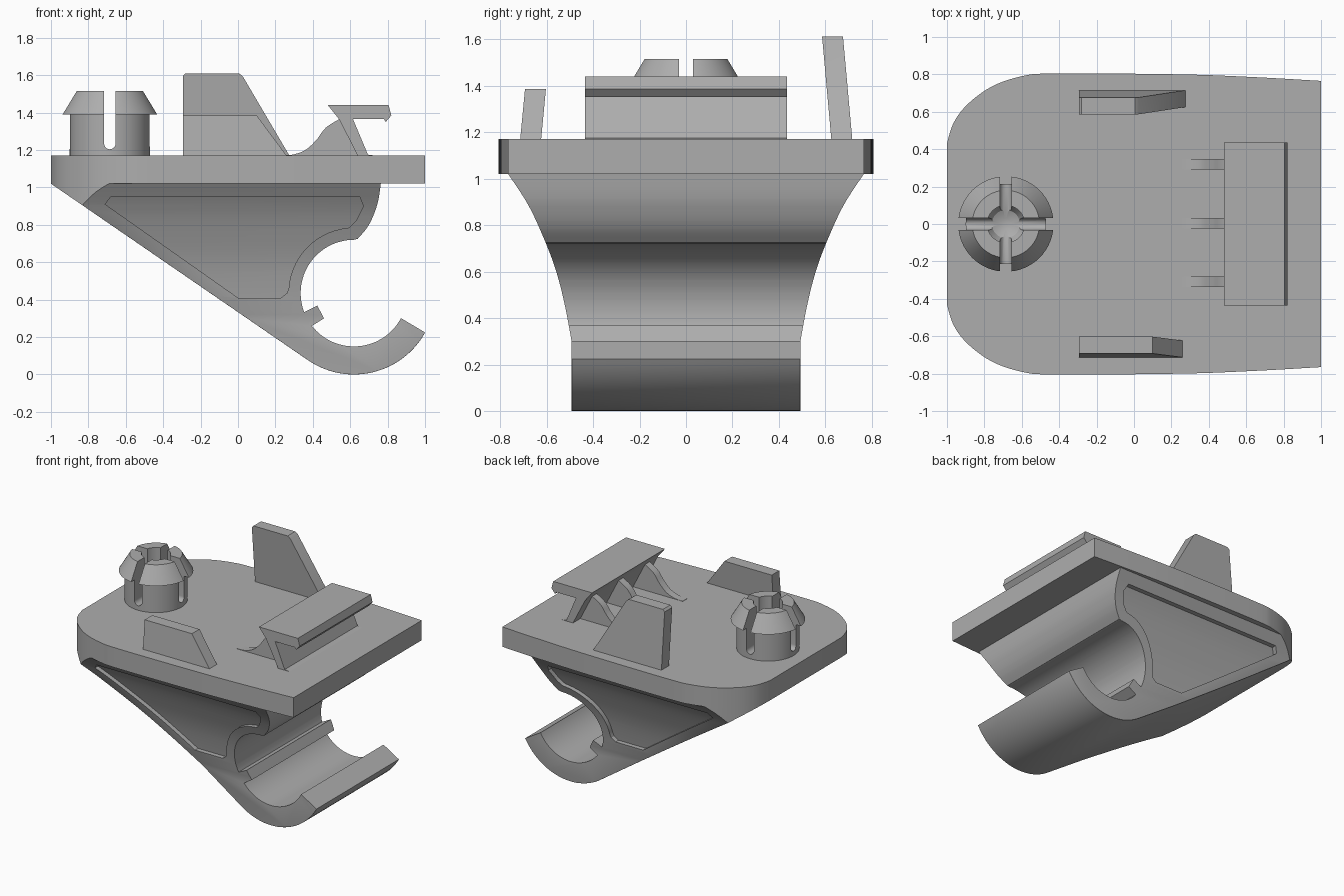
import bpy, bmesh
from math import cos, sin, radians, pi
from mathutils import Vector

cube = bpy.data.objects.get("Cube")
if cube:
    bpy.data.objects.remove(cube)

grey = bpy.data.materials.new("plain_grey")
grey.use_nodes = True
grey.diffuse_color = (0.42, 0.42, 0.42, 1)
grey.node_tree.nodes["Principled BSDF"].inputs["Base Color"].default_value = grey.diffuse_color


def finish(name, bm):
    bmesh.ops.recalc_face_normals(bm, faces=bm.faces)
    mesh = bpy.data.meshes.new(name)
    bm.to_mesh(mesh)
    bm.free()
    mesh.materials.append(grey)
    obj = bpy.data.objects.new(name, mesh)
    bpy.context.collection.objects.link(obj)
    return obj


def prism(name, pts, axis, lo, hi):
    """Extrude a 2D outline along one axis."""
    place = {"x": lambda a, b, t: (t, a, b),
             "y": lambda a, b, t: (a, t, b),
             "z": lambda a, b, t: (a, b, t)}[axis]
    bm = bmesh.new()
    face = bm.faces.new([bm.verts.new(place(a, b, lo)) for a, b in pts])
    new = bmesh.ops.extrude_face_region(bm, geom=[face])["geom"]
    bmesh.ops.translate(bm, verts=[v for v in new if isinstance(v, bmesh.types.BMVert)],
                        vec=Vector(place(0, 0, hi - lo)))
    return finish(name, bm)


def lathe(name, pts, x, y, steps=64):
    """Revolve a radius/height profile round a vertical axis."""
    bm = bmesh.new()
    rings = [[bm.verts.new((x + r * cos(2 * pi * i / steps), y + r * sin(2 * pi * i / steps), z))
              for i in range(steps)] for r, z in pts]
    for a, b in zip(rings, rings[1:]):
        for i in range(steps):
            j = (i + 1) % steps
            bm.faces.new((a[i], a[j], b[j], b[i]))
    bm.faces.new(rings[0])
    bm.faces.new(rings[-1])
    return finish(name, bm)


def boolean(obj, cutter, operation):
    mod = obj.modifiers.new("cut", "BOOLEAN")
    mod.operation, mod.solver, mod.object = operation, "EXACT", cutter
    bpy.context.view_layer.objects.active = obj
    bpy.ops.object.modifier_apply(modifier=mod.name)
    bpy.data.objects.remove(cutter)


def arc(cx, cz, r, start, end, n):
    return [(cx + r * cos(radians(start + (end - start) * i / n)),
             cz + r * sin(radians(start + (end - start) * i / n))) for i in range(n + 1)]


def spline(pts, n=5):
    """Smooth curve through the points."""
    p = [Vector(q) for q in [pts[0], *pts, pts[-1]]]
    out = []
    for a, b, c, d in zip(p, p[1:], p[2:], p[3:]):
        for i in range(n):
            t = i / n
            out.append(tuple(0.5 * (2 * b + (c - a) * t + (2 * a - 5 * b + 4 * c - d) * t * t
                                    + (3 * b - a - 3 * c + d) * t ** 3)))
    return out + [tuple(pts[-1])]


def mirrored(half):
    """Close a half outline by reflecting its first coordinate."""
    return half + [(-a, b) for a, b in reversed(half)]


# Base plate outline, rounded at one end
edge = spline([(1, 0.765), (0.65, 0.785), (0.25, 0.8), (-0.42, 0.805), (-0.6, 0.79),
               (-0.76, 0.735), (-0.89, 0.64), (-0.965, 0.54), (-1, 0.43)])
outline = edge + [(x, -y) for x, y in reversed(edge)]
plate = prism("base_plate", outline, "z", 1.02, 1.17)

# Flared bracket with a round cradle and hook
CX, CZ = 0.62, 0.435
hook = arc(CX, CZ, 0.435, 235.5, 331, 28)
cradle_low = arc(CX, CZ, 0.285, 332, 218, 30)
rib = [(0.46, 0.30), (0.424, 0.368)]
cradle_high = arc(CX, CZ, 0.285, 201, 90, 30)
lip = spline([(0.64, 0.725), (0.70, 0.80), (0.745, 0.91), (0.765, 1.03)])
side = [(-1, 1.03), (-1, 1.02)] + hook + cradle_low + rib + cradle_high + lip
bracket = prism("hook_bracket", side, "y", -0.9, 0.9)


def flare(inset, name):
    half = [(0.492, -0.1)] + spline([(0.492, 0.3), (0.52, 0.45), (0.555, 0.59), (0.602, 0.72),
                                     (0.675, 0.88), (0.765, 1.02), (0.775, 1.035)])
    return prism(name, mirrored([(w - inset, z) for w, z in half]), "x", -1.3, 1.3)


boolean(bracket, flare(0, "flare_cutter"), "INTERSECT")
boolean(bracket, prism("outline_cutter", outline, "z", -0.2, 1.3), "INTERSECT")

# Round the lower side edges of the bracket
bm = bmesh.new()
bm.from_mesh(bracket.data)
bmesh.ops.remove_doubles(bm, verts=bm.verts, dist=0.0005)
soft = []
for e in bm.edges:
    if len(e.link_faces) == 2 and all(v.co.z < 0.85 for v in e.verts):
        sides = sorted(e.link_faces, key=lambda f: abs(f.normal.y))
        mid = (e.verts[0].co + e.verts[1].co) / 2
        outer = (mid.x - CX) ** 2 + (mid.z - CZ) ** 2 > 0.4 ** 2
        if abs(sides[1].normal.y) > 0.7 > 0.1 > abs(sides[0].normal.y) and outer and mid.z < 0.9 - 0.68 * (mid.x + 0.8) + 0.1 or (
                abs(sides[1].normal.y) > 0.7 and abs(sides[0].normal.y) < 0.1 and outer and mid.z < 0.24):
            soft.append(e)
bmesh.ops.bevel(bm, geom=soft, offset=0.018, segments=3, profile=0.5, affect="EDGES",
                clamp_overlap=True)
bm.to_mesh(bracket.data)
bm.free()

# Sunken panel on both flanks
panel = ([(-0.71, 0.91), (-0.68, 0.95), (0.65, 0.95), (0.67, 0.90), (0.63, 0.82), (0.60, 0.79)]
         + arc(CX, CZ, 0.35, 95, 176, 14) + [(0.262, 0.435), (0.23, 0.41), (0, 0.41)])
pocket = prism("pocket_cutter", panel, "y", -1, 1)
boolean(pocket, flare(0.035, "core_cutter"), "DIFFERENCE")
boolean(bracket, pocket, "DIFFERENCE")

# Split snap post with a bore and crossed slots
PX = -0.685
post = lathe("snap_post", [(0.215, 1.16), (0.215, 1.39), (0.255, 1.39), (0.18, 1.515)], PX, 0)
boolean(post, lathe("bore_cutter", [(0.03, 1.19), (0.075, 1.21), (0.1, 1.25), (0.1, 1.6)], PX, 0), "DIFFERENCE")
for axis, c in (("y", PX), ("x", 0)):
    slot = arc(c, 1.235, 0.031, 180, 360, 10) + [(c + 0.031, 1.6), (c - 0.031, 1.6)]
    lo, hi = (-0.4, 0.4) if axis == "y" else (PX - 0.4, PX + 0.4)
    boolean(post, prism("slot_cutter", slot, axis, lo, hi), "DIFFERENCE")


# Guide tabs that lean inward
def tab(name, pts, y, lean):
    obj = prism(name, pts, "y", y - 0.045, y + 0.045)
    for v in obj.data.vertices:
        v.co.y += lean * (v.co.z - 1.17)
    return obj


tall_tab = tab("left_guide_tab", [(-0.295, 1.16), (-0.295, 1.595), (-0.28, 1.61), (0.005, 1.61),
                                  (0.025, 1.595), (0.275, 1.17), (0.275, 1.16)], 0.67, -0.09)
short_tab = tab("right_guide_tab", [(-0.295, 1.16), (-0.295, 1.385), (0.1, 1.385),
                                    (0.26, 1.17), (0.26, 1.16)], -0.668, 0.095)

# Latch bar on a slanted leg, braced by three ribs
latch = prism("latch_bar", [(0.48, 1.44), (0.805, 1.44), (0.82, 1.385), (0.79, 1.35), (0.78, 1.365),
                            (0.615, 1.365), (0.695, 1.175), (0.735, 1.17), (0.735, 1.16),
                            (0.645, 1.16), (0.54, 1.365)], "y", -0.435, 0.435)
brace = spline([(0.225, 1.172), (0.29, 1.175), (0.36, 1.2), (0.42, 1.255), (0.47, 1.32), (0.55, 1.37)])
ribs = [prism(f"brace_rib_{i + 1}", brace + [(0.66, 1.16), (0.225, 1.16)], "y", y - 0.028, y + 0.028)
        for i, y in enumerate((-0.31, 0.005, 0.32))]

# Smooth the curved walls, keep hard edges crisp
bpy.ops.object.select_all(action="DESELECT")
for obj in [plate, bracket, post, tall_tab, short_tab, latch] + ribs:
    obj.select_set(True)
    bpy.context.view_layer.objects.active = obj
bpy.ops.object.shade_smooth_by_angle(angle=radians(28))
